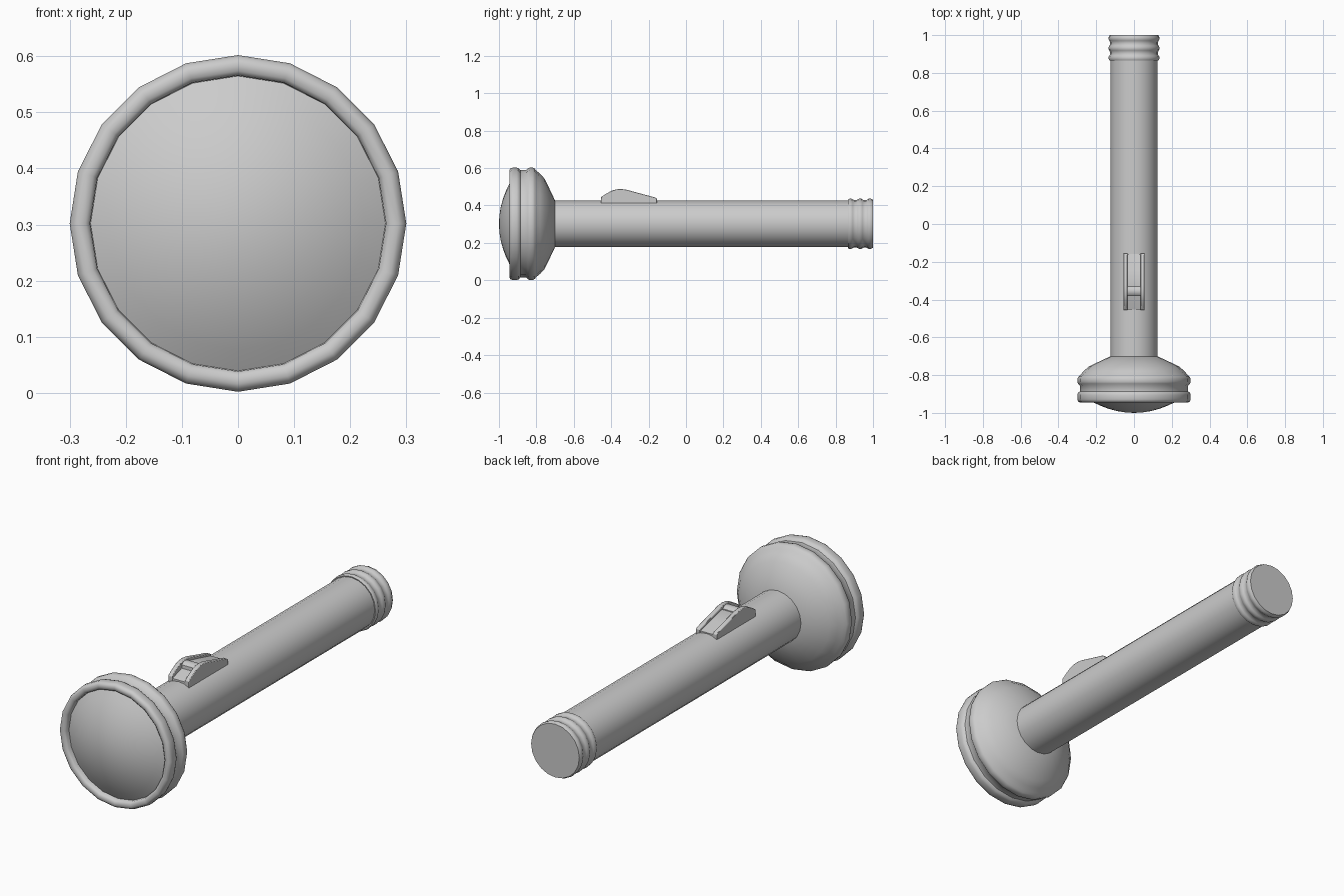
import bpy, bmesh, math

if "Cube" in bpy.data.objects:
    bpy.data.objects.remove(bpy.data.objects["Cube"])

AXIS_Z = 0.302
SIDES = 20


def finish(name, bm, angle=40, bevel=0):
    bmesh.ops.remove_doubles(bm, verts=bm.verts, dist=1e-5)
    bmesh.ops.recalc_face_normals(bm, faces=bm.faces)
    me = bpy.data.meshes.new(name)
    bm.to_mesh(me)
    bm.free()
    ob = bpy.data.objects.new(name, me)
    bpy.context.collection.objects.link(ob)
    if bevel:
        mod = ob.modifiers.new("bevel", 'BEVEL')
        mod.width, mod.segments = bevel, 2
    bpy.ops.object.select_all(action='DESELECT')
    ob.select_set(True)
    bpy.context.view_layer.objects.active = ob
    bpy.ops.object.shade_smooth_by_angle(angle=math.radians(angle))
    return ob


def lathe(name, profile, angle=40):
    """Turn a (y, radius) profile about the torch axis."""
    bm = bmesh.new()
    rings = []
    for y, r in profile:
        rings.append([bm.verts.new((r * math.sin(a), y, AXIS_Z + r * math.cos(a)))
                      for a in (2 * math.pi * i / SIDES for i in range(SIDES))])
    for a, b in zip(rings, rings[1:]):
        for i in range(SIDES):
            j = (i + 1) % SIDES
            bm.faces.new((a[i], a[j], b[j], b[i]))
    return finish(name, bm, angle)


def slab(name, profile, x0, x1, bevel=0):
    """Extrude a (y, z) profile across x."""
    bm = bmesh.new()
    face = bm.faces.new([bm.verts.new((x0, y, z)) for y, z in profile])
    ext = bmesh.ops.extrude_face_region(bm, geom=[face])
    for v in ext['geom']:
        if isinstance(v, bmesh.types.BMVert):
            v.co.x = x1
    return finish(name, bm, 35, bevel)


# Domed lens, seated inside the rim
lens = [(-1 + 0.082 * (r / 0.262) ** 2, r) for r in
        (0, 0.045, 0.09, 0.135, 0.18, 0.225, 0.268)]
lathe("lens", lens)

# Head: two rounded rings with a groove, then the reflector bowl
lathe("head", [
    (-0.905, 0.262), (-0.936, 0.264), (-0.943, 0.272), (-0.945, 0.286),
    (-0.939, 0.296), (-0.928, 0.3), (-0.905, 0.3), (-0.894, 0.297),
    (-0.886, 0.287), (-0.855, 0.287), (-0.845, 0.297), (-0.835, 0.3),
    (-0.818, 0.3), (-0.808, 0.294), (-0.800, 0.284), (-0.78, 0.268),
    (-0.755, 0.240), (-0.73, 0.188), (-0.70, 0.124), (-0.70, 0.10)], 50)

# Barrel
lathe("barrel", [(-0.72, 0.125), (0.99, 0.125)])

# Ribbed tail cap
cap = [(0.868, 0.120)]
for y in (0.879, 0.931, 0.983):
    cap += [(y - 0.013, 0.130), (y - 0.006, 0.134), (y + 0.006, 0.134),
            (y + 0.013, 0.130)]
    if y < 0.98:
        cap += [(y + 0.02, 0.127), (y + 0.032, 0.127)]
cap += [(1.0, 0.129), (1.0, 0.0)]
lathe("tail_cap", cap)

# Switch housing: two side rails around a sunken ramp
rail = [(-0.455, 0.41), (-0.455, 0.444), (-0.43, 0.461), (-0.40, 0.478),
        (-0.375, 0.486), (-0.35, 0.488), (-0.32, 0.485), (-0.24, 0.463),
        (-0.165, 0.443), (-0.155, 0.437), (-0.155, 0.41)]
for side, s in (("left", -1), ("right", 1)):
    slab("switch_rail_" + side, rail, s * 0.034, s * 0.056, 0.003)
slab("switch_ramp", [(-0.452, 0.41), (-0.452, 0.434), (-0.385, 0.455),
                     (-0.32, 0.470), (-0.24, 0.452), (-0.158, 0.431),
                     (-0.158, 0.41)], -0.036, 0.036)

# Sliding thumb bar
slab("switch_slider", [(-0.382, 0.44), (-0.380, 0.472), (-0.370, 0.481),
                       (-0.355, 0.484), (-0.340, 0.481), (-0.330, 0.472),
                       (-0.328, 0.44)], -0.035, 0.035)
